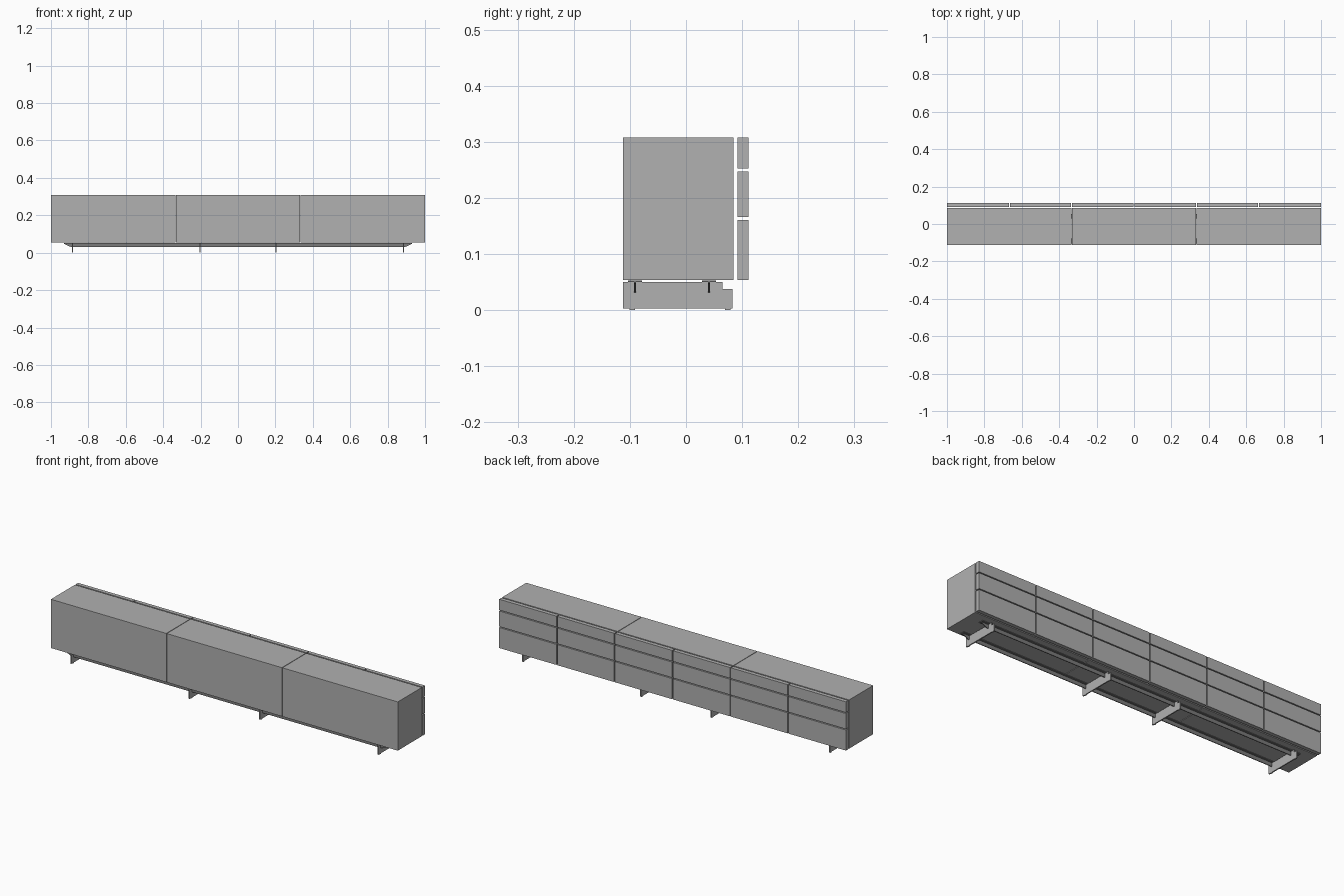
import bpy, bmesh

if "Cube" in bpy.data.objects:
    bpy.data.objects.remove(bpy.data.objects["Cube"])


def material(name, value):
    mat = bpy.data.materials.new(name)
    mat.diffuse_color = (value, value, value, 1)
    mat.use_nodes = True
    mat.node_tree.nodes["Principled BSDF"].inputs["Base Color"].default_value = mat.diffuse_color
    return mat


body_grey = material("body_grey", 0.44)
rail_grey = material("rail_grey", 0.2)


def box(name, x0, x1, y0, y1, z0, z1, mat=body_grey):
    bm = bmesh.new()
    bmesh.ops.create_cube(bm, size=1)
    for v in bm.verts:
        v.co = (x0 + (v.co.x + .5) * (x1 - x0),
                y0 + (v.co.y + .5) * (y1 - y0),
                z0 + (v.co.z + .5) * (z1 - z0))
    return finish(name, bm, mat)


def plate(name, points, thickness, mat=body_grey):
    """Extrude a closed outline of 3D points by a thickness vector."""
    bm = bmesh.new()
    face = bm.faces.new([bm.verts.new(p) for p in points])
    ext = bmesh.ops.extrude_face_region(bm, geom=[face], use_keep_orig=True)
    verts = [g for g in ext["geom"] if isinstance(g, bmesh.types.BMVert)]
    bmesh.ops.translate(bm, verts=verts, vec=thickness)
    bmesh.ops.recalc_face_normals(bm, faces=bm.faces)
    return finish(name, bm, mat)


def finish(name, bm, mat):
    mesh = bpy.data.meshes.new(name)
    bm.to_mesh(mesh)
    bm.free()
    mesh.materials.append(mat)
    ob = bpy.data.objects.new(name, mesh)
    bpy.context.collection.objects.link(ob)
    return ob


# Three cabinet bodies side by side
gap = 0.0015
for i in range(3):
    left = -1 + i * 2 / 3
    box(f"cabinet_{i + 1}", left + (gap if i else 0),
        left + 2 / 3 - (gap if i < 2 else 0), -0.1125, 0.085, 0.054, 0.308)

# Six columns of drawer fronts in three heights
gap = 0.0025
rows = {"bottom": (0.054, 0.161), "middle": (0.166, 0.247), "top": (0.252, 0.308)}
for i in range(6):
    left = -1 + i / 3
    for row, (z0, z1) in rows.items():
        box(f"drawer_front_{row}_{i + 1}", left + (gap if i else 0),
            left + 1 / 3 - (gap if i < 5 else 0), 0.0915, 0.1115, z0, z1)

# T-section rails with webs tapered at the ends
for side, y in (("front", -0.091), ("back", 0.041)):
    box(f"rail_flange_{side}", -0.93, 0.93, y - 0.0125, y + 0.0125,
        0.050, 0.053, rail_grey)
    outline = [(-0.93, 0.050), (-0.93, 0.048), (-0.895, 0.031),
               (0.895, 0.031), (0.93, 0.048), (0.93, 0.050)]
    plate(f"rail_web_{side}", [(x, y - 0.002, z) for x, z in outline],
          (0, 0.004, 0), rail_grey)

# Thin leg plates, notched at the back, on small foot pads
profile = [(-0.1125, 0.0025), (0.083, 0.0025), (0.083, 0.038),
           (0.065, 0.038), (0.065, 0.050), (-0.1125, 0.050)]
for i, x in enumerate((-0.885, -0.203, 0.203, 0.885)):
    plate(f"leg_plate_{i + 1}", [(x - 0.003, y, z) for y, z in profile], (0.006, 0, 0))
    for side, y in (("front", -0.0955), ("back", 0.0745)):
        box(f"foot_pad_{side}_{i + 1}", x - 0.003, x + 0.003,
            y - 0.005, y + 0.005, 0, 0.0025)
